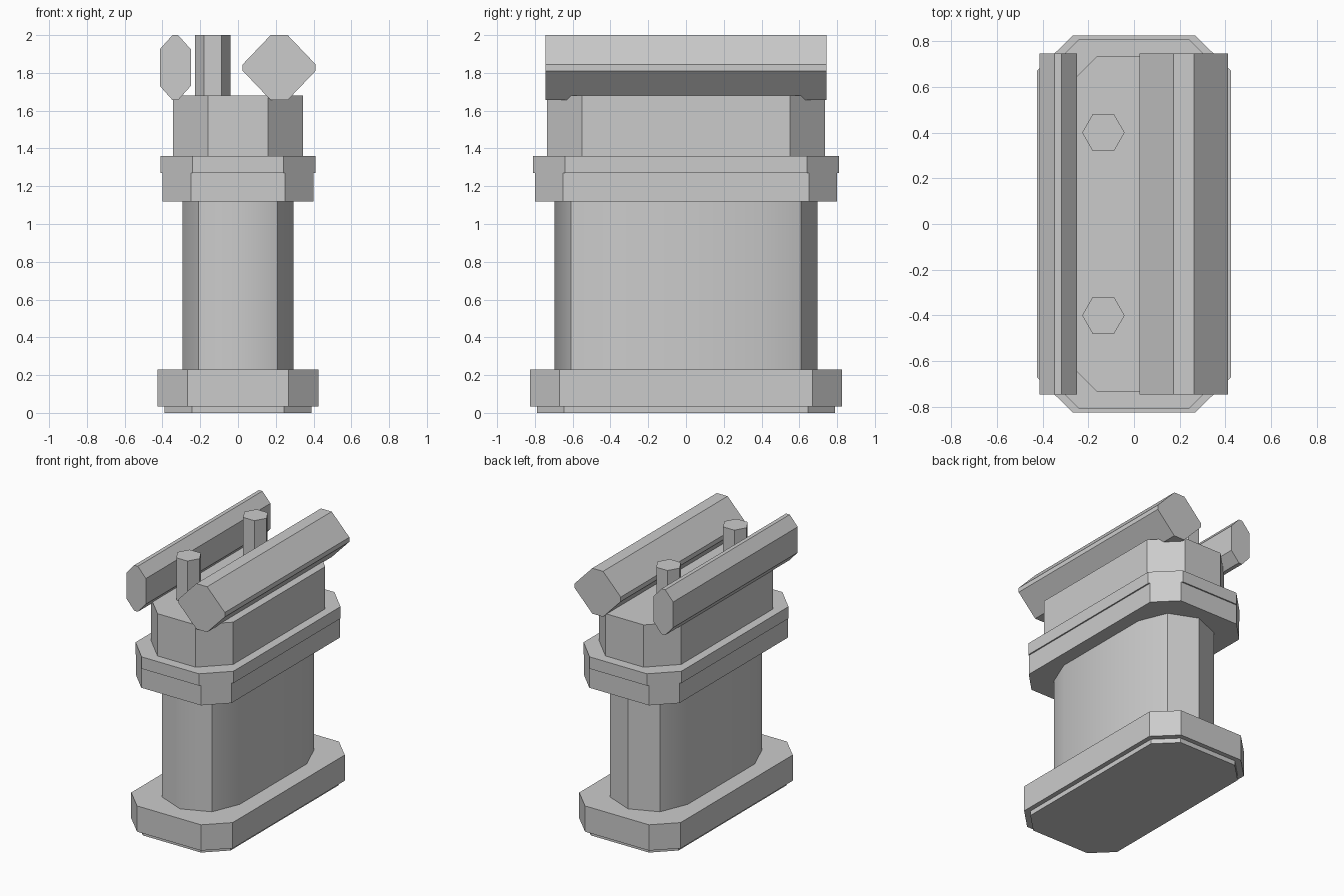
import bpy, bmesh, math

if "Cube" in bpy.data.objects:
    bpy.data.objects.remove(bpy.data.objects["Cube"])

stone = bpy.data.materials.new("plain grey")
stone.diffuse_color = (0.6, 0.6, 0.6, 1)
stone.use_nodes = True
stone.node_tree.nodes["Principled BSDF"].inputs["Base Color"].default_value = stone.diffuse_color


def prism(name, pts, a, b, axis="z", smooth_rule=None):
    """Extrude a closed counter-clockwise outline from a to b along z or y."""
    bm = bmesh.new()
    place = (lambda p, t: (p[0], p[1], t)) if axis == "z" else (lambda p, t: (p[0], t, p[1]))
    lo = [bm.verts.new(place(p, a)) for p in pts]
    hi = [bm.verts.new(place(p, b)) for p in pts]
    bm.faces.new(lo[::-1])
    bm.faces.new(hi)
    n = len(pts)
    for i in range(n):
        j = (i + 1) % n
        bm.faces.new((lo[i], lo[j], hi[j], hi[i]))
    bmesh.ops.recalc_face_normals(bm, faces=bm.faces)
    if smooth_rule:
        for f in bm.faces:
            f.smooth = True
        for e in bm.edges:
            e.smooth = smooth_rule(e)
    me = bpy.data.meshes.new(name)
    bm.to_mesh(me)
    bm.free()
    me.materials.append(stone)
    ob = bpy.data.objects.new(name, me)
    bpy.context.collection.objects.link(ob)
    return ob


def octagon(hx, hy, fx, fy, cx=0, cy=0):
    """Chamfered rectangle: half sizes hx, hy and half flat lengths fx, fy."""
    q = [(hx, -fy), (hx, fy), (fx, hy), (-fx, hy), (-hx, fy), (-hx, -fy), (-fx, -hy), (fx, -hy)]
    return [(cx + x, cy + y) for x, y in q]


# stacked chamfered slabs: half sizes, half flats, bottom, top
for name, hx, hy, fx, fy, z0, z1 in (
    ("foot_plate", 0.39, 0.79, 0.243, 0.645, 0.0, 0.035),
    ("base", 0.425, 0.825, 0.268, 0.67, 0.035, 0.23),
    ("lower_collar", 0.40, 0.80, 0.25, 0.65, 1.12, 1.27),
    ("upper_collar", 0.41, 0.81, 0.24, 0.64, 1.27, 1.36),
    ("top_block", 0.345, 0.735, 0.16, 0.55, 1.36, 1.68),
):
    prism(name, octagon(hx, hy, fx, fy), z0, z1)

# column: capsule outline with four-sided round ends
R, C = 0.295, 0.40
ends = []
for sign, start in ((1, 0), (-1, math.pi)):
    for k in range(5):
        t = start + k * math.pi / 4
        ends.append((R * math.cos(t), sign * C + R * math.sin(t)))


def column_smooth(e):
    front_ridge = all(abs(v.co.x) < 0.01 and v.co.y < 0 for v in e.verts)
    return front_ridge or e.calc_face_angle() < math.radians(30)


prism("column", ends, 0.23, 1.12, smooth_rule=column_smooth)

# long bars lying across the top
prism("wide_bar", octagon(0.193, 0.172, 0.045, 0.017, 0.218, 1.828), -0.745, 0.745, "y")
prism("narrow_bar", octagon(0.082, 0.172, 0.015, 0.097, -0.332, 1.828), -0.745, 0.745, "y")

# two six-sided pegs
for label, y in (("front", -0.4), ("back", 0.4)):
    hexagon = [(-0.134 + 0.093 * math.cos(k * math.pi / 3), y + 0.093 * math.sin(k * math.pi / 3))
               for k in range(6)]
    prism(label + "_peg", hexagon, 1.68, 2.0)
